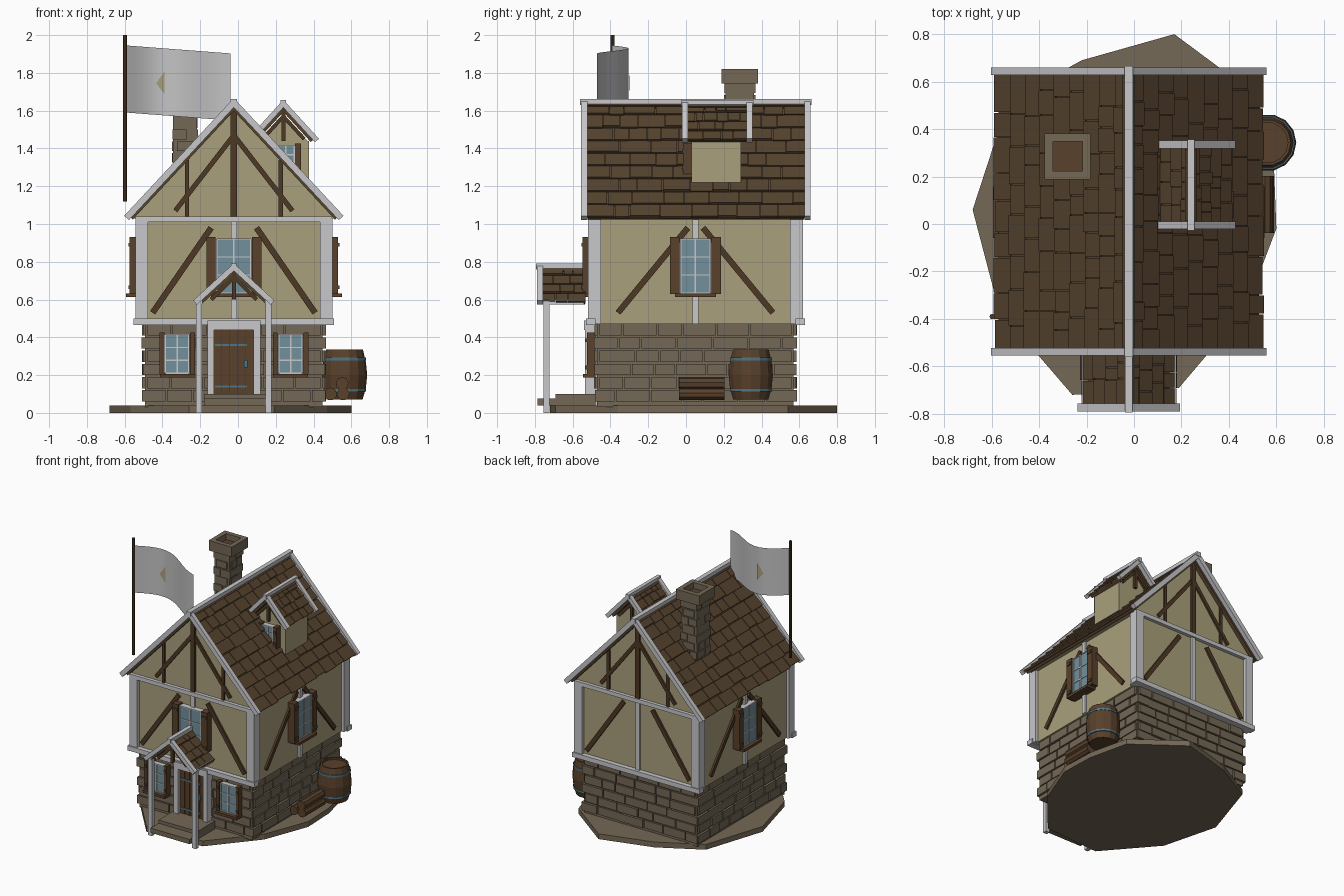
import bpy, bmesh, math, random
from mathutils import Matrix, Vector

if "Cube" in bpy.data.objects:
    bpy.data.objects.remove(bpy.data.objects["Cube"])

random.seed(4)
COLORS = {
    "plaster": (0.40, 0.35, 0.20), "white_timber": (0.58, 0.58, 0.60), "stone": (0.175, 0.14, 0.092),
    "roof_tile": (0.092, 0.056, 0.027), "dark_timber": (0.075, 0.04, 0.018), "brown_wood": (0.098, 0.052, 0.024),
    "glass": (0.17, 0.28, 0.33), "blue_steel": (0.08, 0.18, 0.24), "flag_cloth": (0.55, 0.55, 0.56),
}
MATS = {}
for n, c in COLORS.items():
    MATS[n] = bpy.data.materials.new(n)
    MATS[n].diffuse_color = (*c, 1)
PARTS = {}
I = Matrix.Identity(4)
T = Matrix.Translation


def part(name, mat):
    return PARTS.setdefault(name, (bmesh.new(), mat))[0]


def box(name, mat, lo, hi, M=I):
    lo, hi = Vector(lo), Vector(hi)
    bmesh.ops.create_cube(part(name, mat), size=1, matrix=M @ T((lo + hi) / 2) @ Matrix.Diagonal((*(hi - lo), 1)))


def bar(name, mat, p, q, y0, y1, w, M=I):
    """Straight timber from p to q (x, z), spanning depth y0..y1."""
    dx, dz = q[0] - p[0], q[1] - p[1]
    L = math.hypot(dx, dz) / 2
    R = T(((p[0] + q[0]) / 2, 0, (p[1] + q[1]) / 2)) @ Matrix.Rotation(-math.atan2(dz, dx), 4, 'Y')
    box(name, mat, (-L, y0, -w / 2), (L, y1, w / 2), M @ R)


def prism(name, mat, pts, vec, M=I):
    """Closed extrusion of a flat outline."""
    bm, vec = part(name, mat), Vector(vec)
    a = [bm.verts.new(M @ Vector(p)) for p in pts]
    b = [bm.verts.new(M @ (Vector(p) + vec)) for p in pts]
    bm.faces.new(a)
    bm.faces.new(b[::-1])
    for i in range(len(a)):
        bm.faces.new((a[i], b[i], b[i - 1], a[i - 1]))


def courses(name, M, hw, d, z0, z1, rows, bw):
    """Rows of uneven stone blocks on one wall face."""
    h = (z1 - z0) / rows
    for r in range(rows):
        e = hw - (0.022 if r % 2 else 0)
        u = -e
        while u < e - 0.001:
            w = bw * random.uniform(0.7, 1.3)
            end = e if u + w > e - bw * 0.5 else u + w
            box(name, "stone", (u + 0.004, -d - random.uniform(0, 0.008), z0 + r * h + 0.005),
                (end - 0.004, -d + 0.04, z0 + (r + 1) * h - 0.005), M)
            u = end


def window(name, M, u, z0, z1, hw, d, sw, back=0.0, sill=True):
    """Glass plate, white bars, brown shutters and sill; d is the front depth, back fills to the wall."""
    box(name + "_glass", "glass", (u - hw, -d - 0.012, z0), (u + hw, -d + 0.03, z1), M)
    for x in (-hw, 0, hw):
        box(name + "_bars", "white_timber", (u + x - 0.004, -d - 0.018, z0), (u + x + 0.004, -d + back, z1), M)
    for i in range(4):
        z = z0 + (z1 - z0) * i / 3
        box(name + "_bars", "white_timber", (u - hw, -d - 0.017, z - 0.003), (u + hw, -d + back, z + 0.003), M)
    for s in (-1, 1):
        a, b = sorted((u + s * (hw + 0.006), u + s * (hw + 0.006 + sw)))
        box(name + "_shutters", "brown_wood", (a, -d - 0.025, z0 - 0.005), (b, -d + back, z1 + 0.01), M)
        for z in (z0 + 0.03, z1 - 0.03):
            box(name + "_shutters", "brown_wood", (a + .004, -d - 0.032, z - 0.01), (b - .004, -d, z + 0.01), M)
    if sill:
        box(name + "_sill", "brown_wood", (u - hw - 0.03, -d - 0.045, z0 - 0.022), (u + hw + 0.03, -d + back, z0 - 0.003), M)


def roof(name, cx, za, hw, rise, y0, y1, rows, tw, ends=(1, 1), bw=0.034):
    """Gabled tile roof with its ridge along y, barge boards and ridge beam."""
    L = math.hypot(hw, rise)
    for s in (-1, 1):
        down, nor = Vector((s * hw, 0, -rise)) / L, Vector((s * rise, 0, hw)) / L
        M = T((cx, 0, za)) @ Matrix((down, (0, 1, 0), nor)).transposed().to_4x4()
        box(name + "_deck", "roof_tile", (0, y0 + 0.005, -0.035), (L - 0.01, y1 - 0.005, -0.016), M)
        for r in range(rows):
            h, y = L / rows, y0
            while y < y1 - 0.001:
                w = tw * random.uniform(0.6, 1.4)
                e = y1 if y + w > y1 - tw * 0.5 else y + w
                R = M @ T((r * h, 0, -0.012)) @ Matrix.Rotation(-0.1, 4, 'Y')
                box(name + "_tiles", "roof_tile", (0, y + 0.002, -0.01),
                    (h + random.uniform(-0.008, 0.004), e - 0.002, 0.004), R)
                y = e
        for on, y, d in ((ends[0], y0, -1), (ends[1], y1, 1)):
            if on:
                a, b = sorted((y - d * 0.003, y + d * 0.03))
                bar(name + "_barge_boards", "white_timber", (cx, za - 0.008),
                    (cx + s * hw, za - rise - 0.008), a, b, bw)
    box(name + "_ridge", "white_timber", (cx - bw / 2, y0 - 0.035 * ends[0], za - 0.02),
        (cx + bw / 2, y1 + 0.035 * ends[1], za + 0.012))


# Ground slab
prism("ground", "stone", [(x, y, 0) for x, y in (
    (0.17, 0.80), (-0.22, 0.69), (-0.53, 0.52), (-0.68, 0.06), (-0.57, -0.36), (-0.26, -0.72),
    (0.19, -0.69), (0.47, -0.36), (0.60, -0.02), (0.59, 0.24), (0.52, 0.54))], (0, 0, 0.04))

# House: one frame per side, local -y points outward
C = T((-0.022, 0.05, 0))
SIDES = [C @ Matrix.Rotation(math.radians(90 * k), 4, 'Z') for k in range(4)]
box("stone_core", "stone", (-0.47, -0.52, 0.03), (0.47, 0.52, 0.47), C)
box("upper_wall", "plaster", (-0.50, -0.545, 0.47), (0.50, 0.545, 1.03), C)
prism("gable_wall", "plaster", [(-0.535, -0.545, 1.03), (0.535, -0.545, 1.03), (0, -0.545, 1.60)], (0, 1.09, 0), C)
for k, M in enumerate(SIDES):
    side = k % 2
    hw, d = (0.53, 0.48) if side else (0.48, 0.53)
    courses("stone_blocks", M, hw + 0.004, d, 0.055, 0.475, 6, 0.15)
    d = 0.50 if side else 0.545
    box("centre_posts", "white_timber", (-0.016, -d - 0.015, 0.47), (0.016, -d, 1.03), M)
    for s in (-1, 1):
        x0, x1 = (0.04, 0.41) if side else (0.12, 0.43)
        bar("wall_braces", "dark_timber", (s * x0, 0.98), (s * x1, 0.53), -d - 0.014, -d, 0.032, M)
    if side or k == 0:
        window(("front", "right", "", "left")[k] + "_upper_window", M, 0, 0.635, 0.92,
               0.078 if side else 0.09, d + 0.027, 0.05, 0.027)
    if not side:
        # Gable end timbers
        box("sill_beams", "white_timber", (-0.53, -0.58, 0.465), (0.53, -0.53, 0.50), M)
        box("top_beams", "white_timber", (-0.52, -0.57, 1.01), (0.52, -0.53, 1.04), M)
        box("gable_post", "dark_timber", (-0.017, -0.562, 1.04), (0.017, -0.54, 1.61), M)
        for s in (-1, 1):
            box("corner_posts", "white_timber", (s * 0.488 - 0.033, -0.57, 0.47), (s * 0.488 + 0.033, -0.50, 1.03), M)
            bar("gable_braces", "dark_timber", (0, 1.47), (s * 0.31, 1.07), -0.558, -0.54, 0.026, M)
            box("gable_studs", "dark_timber", (s * 0.248 - 0.011, -0.556, 1.04), (s * 0.248 + 0.011, -0.54, 1.34), M)
roof("main_roof", -0.022, 1.65, 0.568, 0.61, -0.525, 0.63, 9, 0.125)

# Front door and ground windows
F = SIDES[0]
for s in (-1, 1):
    window("ground_window", F, s * 0.30, 0.21, 0.415, 0.062, 0.55, 0.026, 0.02)
    box("door_frame", "white_timber", (s * 0.122 - 0.018, -0.585, 0.04), (s * 0.122 + 0.018, -0.52, 0.45), F)
box("door_frame", "white_timber", (-0.14, -0.59, 0.44), (0.14, -0.52, 0.49), F)
for i in range(5):
    box("door", "brown_wood", (-0.104 + i * 0.0416, -0.56, 0.09), (-0.066 + i * 0.0416, -0.53, 0.44), F)
box("door_back", "dark_timber", (-0.11, -0.553, 0.08), (0.11, -0.52, 0.45), F)
for z in (0.14, 0.36):
    box("door_hinges", "blue_steel", (-0.10, -0.565, z - 0.006), (0.07, -0.55, z + 0.006), F)
box("door_handle", "blue_steel", (0.055, -0.575, 0.24), (0.072, -0.55, 0.28), F)

# Porch: steps, posts, truss and roof
box("lower_step", "stone", (-0.18, -0.785, 0.04), (0.145, -0.48, 0.075))
box("upper_step", "stone", (-0.18, -0.69, 0.07), (0.145, -0.48, 0.10))
P = T((-0.022, 0, 0))
for s in (-1, 1):
    box("porch_posts", "white_timber", (s * 0.184 - 0.016, -0.755, 0), (s * 0.184 + 0.016, -0.723, 0.60), P)
    box("porch_side_beams", "white_timber", (s * 0.184 - 0.014, -0.76, 0.575), (s * 0.184 + 0.014, -0.54, 0.60), P)
    bar("porch_braces", "dark_timber", (0, 0.72), (s * 0.12, 0.60), -0.755, -0.735, 0.022, P)
box("porch_truss_post", "dark_timber", (-0.011, -0.76, 0.60), (0.011, -0.735, 0.77), P)
roof("porch_roof", -0.022, 0.78, 0.205, 0.188, -0.76, -0.53, 4, 0.08, (1, 0), 0.03)

# Dormer standing on the right roof slope, gables to front and back, window in front
D = T((0.24, 0.16, 0))
box("dormer_wall", "plaster", (-0.13, -0.13, 1.22), (0.137, 0.13, 1.44), D)
prism("dormer_gable", "plaster", [(-0.137, -0.13, 1.43), (0.137, -0.13, 1.43), (0, -0.13, 1.585)], (0, 0.26, 0), D)
window("dormer_window", D, 0.012, 1.27, 1.415, 0.045, 0.15, 0.03, 0.02)
for k in (0, 1):
    M = D @ Matrix.Rotation(math.pi * k, 4, 'Z')
    box("dormer_post", "dark_timber", (-0.011, -0.15, 1.44), (0.011, -0.12, 1.62), M)
    for s in (-1, 1):
        bar("dormer_braces", "dark_timber", (0, 1.57), (s * 0.11, 1.45), -0.146, -0.12, 0.02, M)
roof("dormer_roof", 0.24, 1.645, 0.178, 0.195, 0.008, 0.322, 4, 0.07, (1, 1), 0.028)

# Chimney
K = T((-0.28, 0.285, 0))
box("chimney_core", "stone", (-0.063, -0.075, 1.31), (0.063, 0.075, 1.75), K)
for k in range(4):
    M = K @ Matrix.Rotation(math.pi / 2 * k, 4, 'Z')
    hw, d = (0.083, 0.066) if k % 2 else (0.070, 0.082)
    courses("chimney_blocks", M, hw, d - 0.004, 1.32, 1.75, 7, 0.085)
    box("chimney_cap", "stone", (-0.095, -0.097, 1.745), (0.095, -0.062, 1.82), M)
box("chimney_flue", "brown_wood", (-0.07, -0.07, 1.75), (0.07, 0.07, 1.775), K)

# Flag pole, cloth (single sheet) and emblem
bmesh.ops.create_cone(part("flag_pole", "dark_timber"), cap_ends=True, segments=8, radius1=0.011, radius2=0.011,
                      depth=0.88, matrix=T((-0.598, -0.39, 1.56)))


def flag_y(x):
    return -0.39 + 0.085 * math.sin((x + 0.59) / 0.55 * math.pi * 1.42)


bm = part("flag", "flag_cloth")
cols = []
for i in range(15):
    t = i / 14
    x = -0.59 + 0.55 * t
    cols.append([bm.verts.new((x, flag_y(x), z - 0.042 * t)) for z in (1.59, 1.945)])
for a, b in zip(cols, cols[1:]):
    bm.faces.new((a[0], b[0], b[1], a[1])).smooth = True
for o in (-0.006, 0.006):
    bm = part("flag_emblem_front" if o < 0 else "flag_emblem_back", "plaster")
    tri = [bm.verts.new((x, flag_y(x) + o, z)) for x, z in ((-0.433, 1.745), (-0.388, 1.685), (-0.388, 1.81))]
    bm.faces.new(tri if o < 0 else tri[::-1])


# Barrel and hoops, turned from profiles
def lathe(name, mat, prof, c, n=14):
    bm = part(name, mat)
    rings = [[bm.verts.new((c[0] + r * math.cos(2 * math.pi * i / n), c[1] + r * math.sin(2 * math.pi * i / n), z))
              for i in range(n)] for r, z in prof]
    for a, b in zip(rings, rings[1:]):
        for i in range(n):
            j = (i + 1) % n
            bm.faces.new((a[i], a[j], b[j], b[i]))
    bm.faces.new(rings[0][::-1])
    bm.faces.new(rings[-1])


B = (0.564, 0.343)
lathe("barrel", "brown_wood", [(0.095, 0.07), (0.113, 0.13), (0.12, 0.20), (0.113, 0.27), (0.097, 0.335),
                               (0.085, 0.335), (0.085, 0.32)], B)
for z in (0.12, 0.285):
    lathe("barrel_hoops", "blue_steel", [(0.114, z - 0.007), (0.114, z + 0.007)], B)

# Firewood by the right wall
for x, z in ((0.49, 0.10), (0.557, 0.10), (0.552, 0.155)):
    bmesh.ops.create_cone(part("firewood", "brown_wood"), cap_ends=True, segments=9, radius1=0.034, radius2=0.034,
                          depth=0.24, matrix=T((x, 0.083, z)) @ Matrix.Rotation(math.pi / 2, 4, 'X'))

# Turn every part into an object
for name, (bm, mat) in PARTS.items():
    if not name.startswith("flag") or name == "flag_pole":
        bmesh.ops.recalc_face_normals(bm, faces=bm.faces)
    me = bpy.data.meshes.new(name)
    bm.to_mesh(me)
    bm.free()
    me.materials.append(MATS[mat])
    bpy.context.collection.objects.link(bpy.data.objects.new(name, me))

for m in bpy.data.materials:
    if m.users and not m.is_grease_pencil:
        m.use_nodes = True
        m.node_tree.nodes["Principled BSDF"].inputs["Base Color"].default_value = m.diffuse_color
